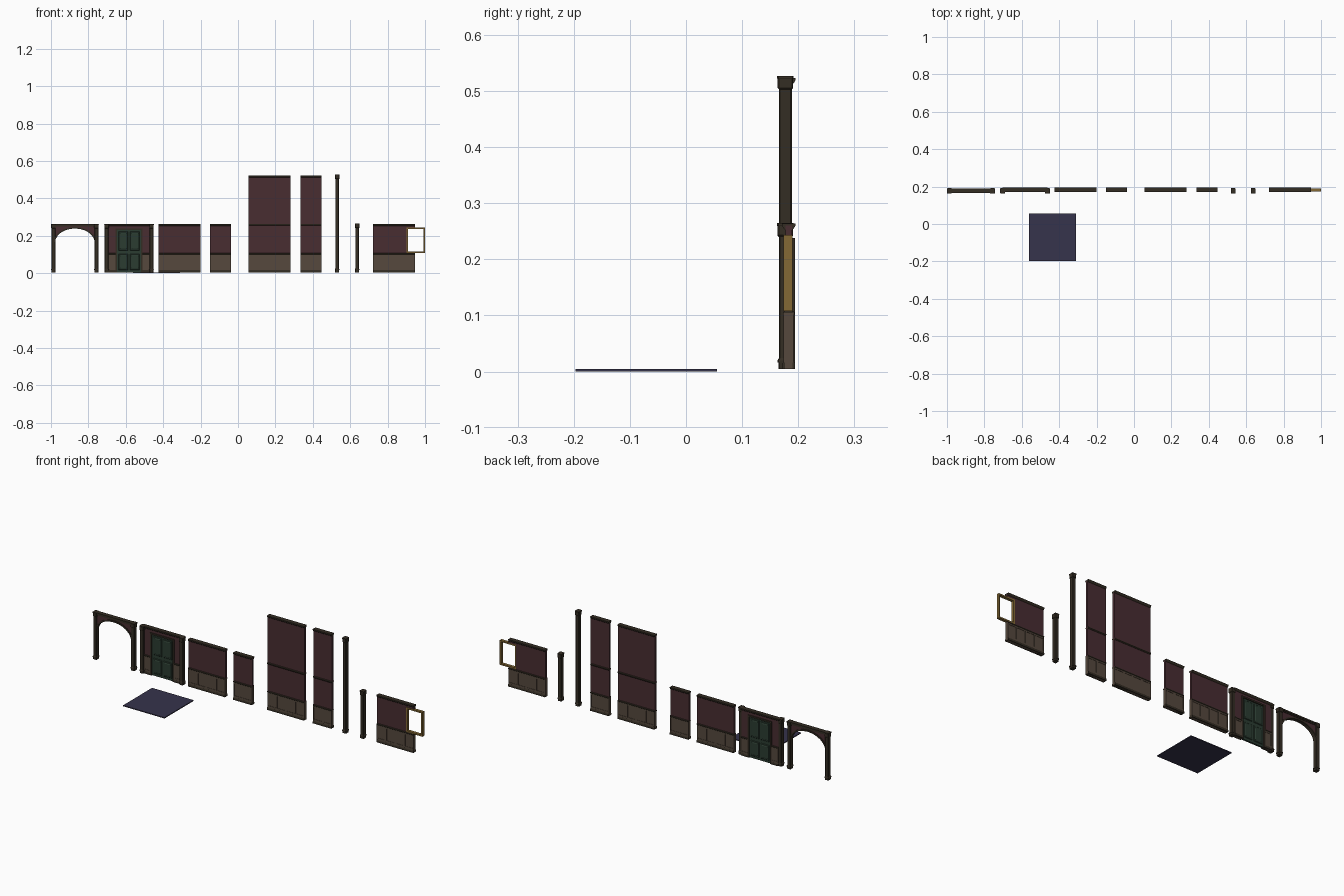
import bpy, bmesh, math

if "Cube" in bpy.data.objects:
    bpy.data.objects.remove(bpy.data.objects["Cube"])

def material(name, rgb):
    m = bpy.data.materials.new(name)
    m.diffuse_color = (*rgb, 1)
    m.use_nodes = True
    m.node_tree.nodes["Principled BSDF"].inputs["Base Color"].default_value = m.diffuse_color
    return m

TRIM = material("dark_wood", (.034, .026, .017))
PAPER = material("burgundy_wall", (.066, .026, .031))
PANEL = material("panel_wood", (.092, .066, .047))
GREEN = material("green_door", (.024, .045, .031))
GOLD = material("gold_frame", (.23, .14, .035))
CARPET = material("floor", (.037, .033, .072))

WY, PY = .183, .177      # centre depth of walls and of pillars
Z0, STOREY, DADO = .005, .264, .104

def finish(name, bm, mat):
    bmesh.ops.recalc_face_normals(bm, faces=bm.faces)
    me = bpy.data.meshes.new(name)
    bm.to_mesh(me)
    bm.free()
    me.materials.append(mat)
    ob = bpy.data.objects.new(name, me)
    bpy.context.collection.objects.link(ob)
    return ob

def loft(bm, rings):
    """Joins equal-length closed rings of points and caps both ends."""
    rs = [[bm.verts.new(p) for p in r] for r in rings]
    n = len(rs[0])
    for a, b in zip(rs, rs[1:]):
        for i in range(n):
            bm.faces.new((a[i], a[(i + 1) % n], b[(i + 1) % n], b[i]))
    bm.faces.new(rs[0])
    bm.faces.new(rs[-1])

def add_box(bm, x0, x1, y0, y1, z0, z1):
    loft(bm, [[(x0, y0, z), (x1, y0, z), (x1, y1, z), (x0, y1, z)] for z in (z0, z1)])

def boxes(name, mat, *dims):
    bm = bmesh.new()
    for d in dims:
        add_box(bm, *d)
    return finish(name, bm, mat)

def moulding(name, x0, x1, half):
    """Two-sided moulding along x; half = (depth, z) points going upwards."""
    prof = [(WY - d, z) for d, z in half] + [(WY + d, z) for d, z in reversed(half)]
    bm = bmesh.new()
    loft(bm, [[(x, y, z) for y, z in prof] for x in (x0, x1)])
    finish(name, bm, TRIM)

def skirting(name, x0, x1):
    moulding(name, x0, x1, [(.0115, Z0), (.0115, .014), (.009, .018), (.007, .019)])

def chair_rail(name, x0, x1, z=DADO):
    moulding(name, x0, x1, [(.007, z - .006), (.0105, z - .002), (.0105, z + .002), (.006, z + .004)])

def crown(name, x0, x1, z):
    moulding(name, x0, x1, [(.006, z - .012), (.009, z - .009), (.012, z - .004), (.012, z)])

def pillar(name, x, top):
    steps = [(.0125, Z0), (.0125, .016), (.0140, .016), (.0140, .020), (.0115, .024),
             (.0115, top - .024), (.0135, top - .022), (.0135, top - .006),
             (.0145, top - .004), (.0145, top)]
    rings = []
    for r, z in steps:
        c = r - .002
        rings.append([(x + a * .87, PY + b, z) for a, b in
                      ((-c, -r), (c, -r), (r, -c), (r, c), (c, r), (-c, r), (-r, c), (-r, -c))])
    bm = bmesh.new()
    loft(bm, rings)
    finish(name, bm, TRIM)

def wainscot(name, x0, x1, bays):
    """Lower panelling with raised stiles and rails on both faces."""
    dims = [(x0, x1, WY - .007, WY + .007, Z0, DADO)]
    y0, y1, s = WY - .0088, WY + .0088, .004
    for z in (.016, DADO - .012):
        dims.append((x0, x1, y0, y1, z, z + .012))
    w = (x1 - x0) / bays
    for i in range(bays + 1):
        c = x0 + i * w
        dims.append((max(x0, c - s), min(x1, c + s), y0, y1, .028, DADO - .012))
    boxes(name, PANEL, *dims)

def wall(name, x0, x1, bays, storeys=1):
    top = Z0 + storeys * (STOREY - Z0)
    wainscot(name + "_wainscot", x0, x1, bays)
    boxes(name + "_plaster", PAPER, (x0, x1, WY - .006, WY + .006, DADO, top - .004))
    skirting(name + "_skirting", x0, x1)
    chair_rail(name + "_chair_rail", x0, x1)
    if storeys > 1:
        chair_rail(name + "_middle_rail", x0, x1, STOREY - .004)
    crown(name + "_crown", x0, x1, top)

# Plain walls, low and tall
wall("wall", -.425, -.2, 4)
wall("half_wall", -.15, -.037, 2)
wall("tall_wall", .056, .281, 4, 2)
wall("tall_half_wall", .334, .447, 2, 2)

# Free-standing pillars
pillar("tall_pillar", .53, .527)
pillar("short_pillar", .637, .265)

# Wall with window notch
x0, x1, wx = .721, .946, .9
wainscot("window_wall_wainscot", x0, x1, 4)
boxes("window_wall_plaster", PAPER,
      (x0, wx, WY - .006, WY + .006, DADO, .26),
      (wx, x1, WY - .006, WY + .006, .243, .26))
skirting("window_wall_skirting", x0, x1)
chair_rail("window_wall_chair_rail", x0, x1)
crown("window_wall_crown", x0, x1, STOREY)
f, y0, y1 = .008, WY - .0095, WY + .0065
boxes("window_frame", GOLD,
      (wx, wx + f, y0, y1, .108, .243), (1 - f, 1, y0, y1, .108, .243),
      (wx + f, 1 - f, y0, y1, .108, .108 + f), (wx + f, 1 - f, y0, y1, .243 - f, .243))

# Archway
def arch_points(cx, rx, rz, spring, n=12):
    return [(cx - rx * math.cos(math.pi * i / n), spring + rz * math.sin(math.pi * i / n))
            for i in range(n + 1)]

def arch_band(name, mat, inner, outer, depth):
    bm = bmesh.new()
    loft(bm, [[(a[0], PY - depth, a[1]), (b[0], PY - depth, b[1]),
               (b[0], PY + depth, b[1]), (a[0], PY + depth, a[1])]
              for a, b in zip(inner, outer)])
    finish(name, bm, mat)

cx = -.872
for side, x in (("left", -.987), ("right", -.757)):
    pillar("arch_pillar_" + side, x, STOREY)
inner = arch_points(cx, .106, .076, .163)
outer = arch_points(cx, .114, .084, .163)
arch_band("arch_trim", TRIM, inner, outer, .0105)
arch_band("arch_spandrel", PAPER, outer, [(x, .256) for x, z in outer], .006)
boxes("arch_beam", TRIM, (-.99, -.754, PY - .009, PY + .009, .250, .256),
      (-.99, -.754, PY - .012, PY + .012, .256, STOREY))

# Door wall
dx = -.5825
for side, s in (("left", -1), ("right", 1)):
    pillar("door_pillar_" + side, dx + s * .12, STOREY)
    a, b = sorted((dx + s * .070, dx + s * .112))
    wainscot("door_side_wainscot_" + side, a, b, 1)
    skirting("door_side_skirting_" + side, a, b)
    chair_rail("door_side_rail_" + side, a, b)
boxes("door_wall_plaster", PAPER,
      (dx - .112, dx - .070, WY - .006, WY + .006, DADO, .26),
      (dx + .070, dx + .112, WY - .006, WY + .006, DADO, .26),
      (dx - .070, dx + .070, WY - .006, WY + .006, .236, .26))
crown("door_wall_crown", dx - .12, dx + .12, STOREY)
boxes("door_casing", TRIM,
      (dx - .072, dx - .064, WY - .011, WY + .011, Z0, .238),
      (dx + .064, dx + .072, WY - .011, WY + .011, Z0, .238),
      (dx - .064, dx + .064, WY - .011, WY + .011, .230, .238))

# Door leaf with raised panels on both faces
bm = bmesh.new()
add_box(bm, dx - .064, dx + .064, WY - .005, WY + .005, Z0, .230)
for s in (-1, 1):
    for z0, z1 in ((.018, .102), (.120, .222)):
        for face in (-1, 1):
            c, y = dx + s * .031, WY + face * .005
            for w, in_z, d0, d1 in ((.026, 0, 0, .003), (.019, .008, .003, .0045)):
                loft(bm, [[(c - w + e, y + face * d, z0 + in_z + e), (c + w - e, y + face * d, z0 + in_z + e),
                           (c + w - e, y + face * d, z1 - in_z - e), (c - w + e, y + face * d, z1 - in_z - e)]
                          for e, d in ((0, d0), (.003, d1))])
finish("door", bm, GREEN)

# Floor tile
boxes("floor_tile", CARPET, (-.561, -.309, -.197, .055, 0, .005))
